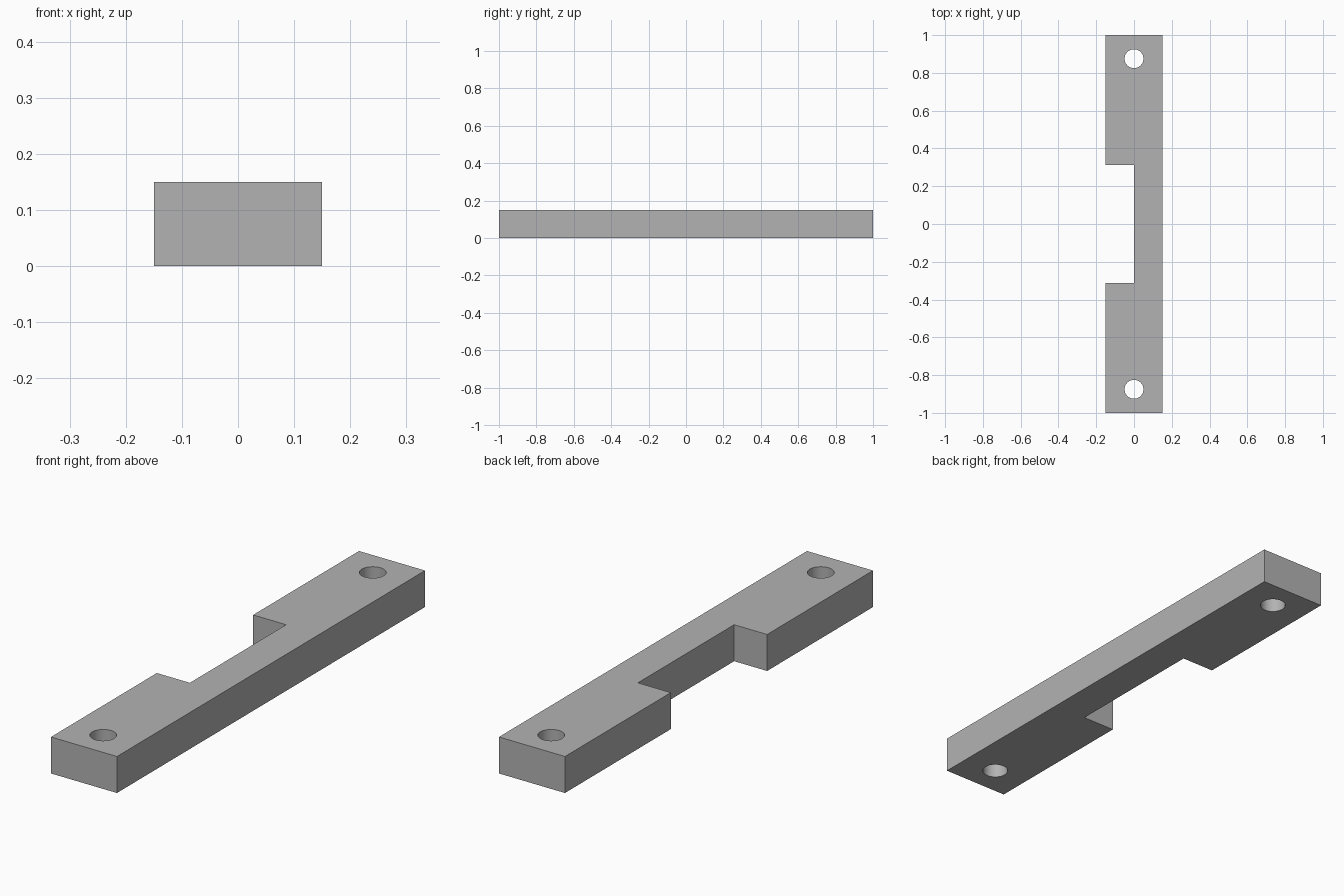
import bpy
import bmesh
import math

if "Cube" in bpy.data.objects:
    bpy.data.objects.remove(bpy.data.objects["Cube"], do_unlink=True)

HALF_WIDTH, HALF_LENGTH, HEIGHT = 0.15, 1.0, 0.15
NOTCH = 0.3125
HOLE_Y, HOLE_RADIUS = 0.875, 0.05

grey = bpy.data.materials.new("plain grey")
grey.use_nodes = True
colour = (0.45, 0.45, 0.45, 1)
grey.diffuse_color = colour
grey.node_tree.nodes["Principled BSDF"].inputs["Base Color"].default_value = colour

# Bar: notched outline extruded upward
outline = [(HALF_WIDTH, -HALF_LENGTH), (HALF_WIDTH, HALF_LENGTH),
           (-HALF_WIDTH, HALF_LENGTH), (-HALF_WIDTH, NOTCH), (0, NOTCH),
           (0, -NOTCH), (-HALF_WIDTH, -NOTCH), (-HALF_WIDTH, -HALF_LENGTH)]
bm = bmesh.new()
base = bm.faces.new([bm.verts.new((x, y, 0)) for x, y in outline])
top = bmesh.ops.extrude_face_region(bm, geom=[base])["geom"]
bmesh.ops.translate(bm, vec=(0, 0, HEIGHT),
                    verts=[v for v in top if isinstance(v, bmesh.types.BMVert)])
bmesh.ops.recalc_face_normals(bm, faces=bm.faces)
mesh = bpy.data.meshes.new("notched_bar")
bm.to_mesh(mesh)
bm.free()
mesh.materials.append(grey)
bar = bpy.data.objects.new("notched_bar", mesh)
bpy.context.collection.objects.link(bar)

# Screw holes through both ends
for name, side in (("front", -1), ("back", 1)):
    bpy.ops.mesh.primitive_cylinder_add(vertices=48, radius=HOLE_RADIUS, depth=HEIGHT * 3,
                                        location=(0, side * HOLE_Y, HEIGHT / 2))
    cutter = bpy.context.object
    cutter.name = name + "_hole_cutter"
    cutter.data.materials.append(grey)
    cutter.hide_render = True
    cut = bar.modifiers.new(name + "_hole", "BOOLEAN")
    cut.operation = "DIFFERENCE"
    cut.solver = "EXACT"
    cut.object = cutter

# Apply the cuts, remove the cutters, and smooth only the hole walls
bpy.ops.object.select_all(action="DESELECT")
bar.select_set(True)
bpy.context.view_layer.objects.active = bar
for cut in list(bar.modifiers):
    cutter = cut.object
    bpy.ops.object.modifier_apply(modifier=cut.name)
    bpy.data.objects.remove(cutter, do_unlink=True)
bpy.ops.object.shade_smooth_by_angle(angle=math.radians(30))
